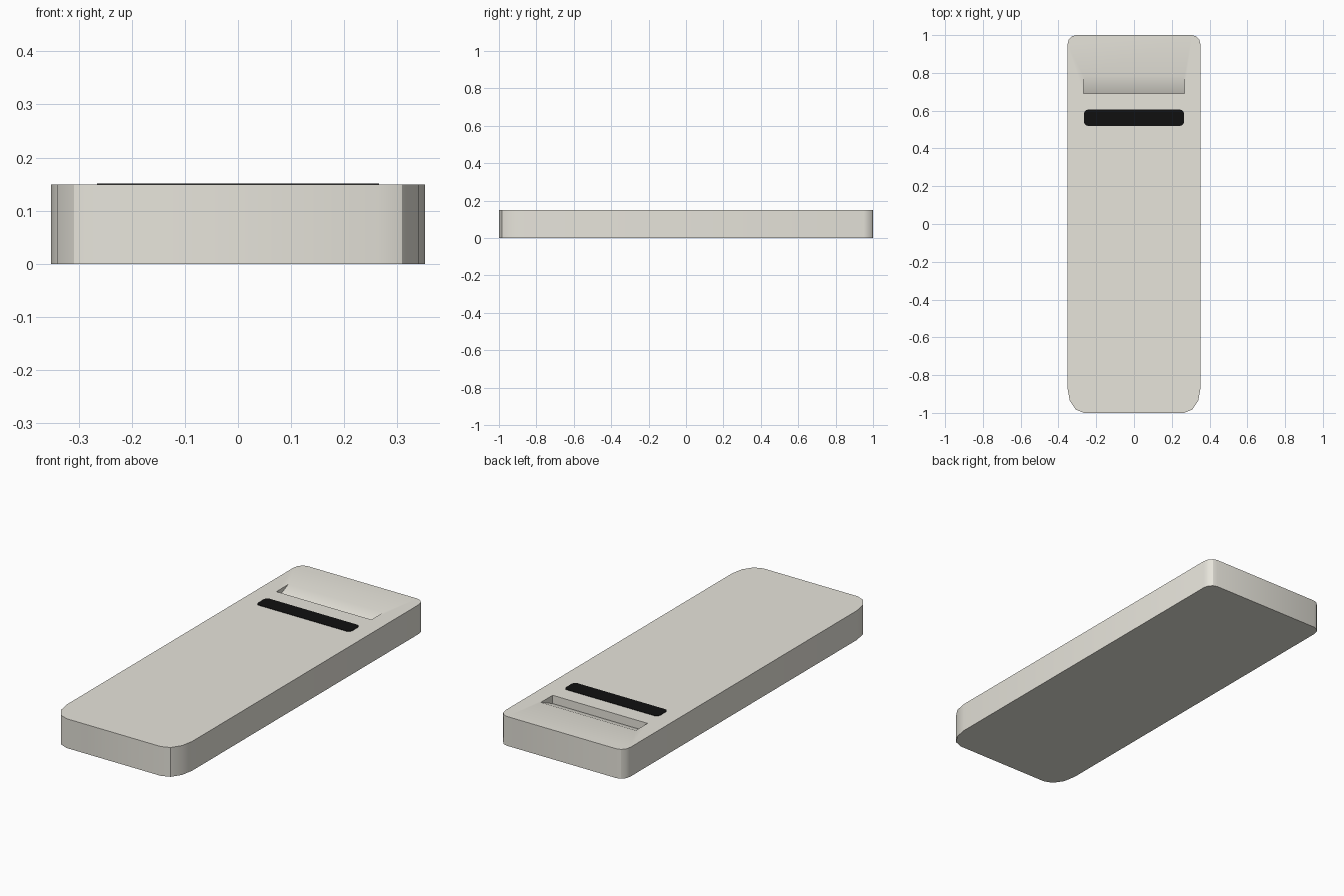
import bpy, bmesh
from math import sin, cos, pi, radians

if "Cube" in bpy.data.objects:
    bpy.data.objects.remove(bpy.data.objects["Cube"])


def material(name, rgb):
    m = bpy.data.materials.new(name)
    m.diffuse_color = (*rgb, 1)
    m.use_nodes = True
    m.node_tree.nodes["Principled BSDF"].inputs["Base Color"].default_value = m.diffuse_color
    return m


def corner(cx, cy, rx, ry, start, n=3):
    return [(cx + rx * cos(start + pi / 2 * i / n), cy + ry * sin(start + pi / 2 * i / n))
            for i in range(n + 1)]


def plate(x, y0, y1, front, back):
    """Rounded outline; front and back are corner radii (rx, ry)."""
    right = (corner(x - front[0], y0 + front[1], *front, -pi / 2)
             + corner(x - back[0], y1 - back[1], *back, 0))
    return right + [(-px, py) for px, py in reversed(right)]


def prism(name, points, offset, mat=None):
    """Extrude a closed loop of 3D points along an offset vector."""
    bm = bmesh.new()
    face = bm.faces.new([bm.verts.new(p) for p in points])
    new = bmesh.ops.extrude_face_region(bm, geom=[face])
    bmesh.ops.translate(bm, vec=offset,
                        verts=[v for v in new["geom"] if isinstance(v, bmesh.types.BMVert)])
    bmesh.ops.recalc_face_normals(bm, faces=bm.faces[:])
    mesh = bpy.data.meshes.new(name)
    bm.to_mesh(mesh)
    bm.free()
    obj = bpy.data.objects.new(name, mesh)
    bpy.context.collection.objects.link(obj)
    if mat:
        mesh.materials.append(mat)
    return obj


cream = material("cream_plastic", (0.80, 0.78, 0.71))
black = material("black_plastic", (0.005, 0.005, 0.005))

# Slab body: wide front corners, tight back corners
outline = plate(0.352, -1, 1, (0.087, 0.13), (0.045, 0.05))
body = prism("cover_body", [(x, y, 0) for x, y in outline], (0, 0, 0.149), cream)

# Thumb notch: steep front wall, ramp rising to the back
wedge = [(0.69, 0.107), (0.785, 0.149), (0.83, 0.169), (0.69, 0.169)]
cutter = prism("notch_cutter", [(-0.267, y, z) for y, z in wedge], (0.534, 0, 0), cream)
cutter.hide_render = True
cut = body.modifiers.new("notch", "BOOLEAN")
cut.operation = "DIFFERENCE"
cut.solver = "EXACT"
cut.object = cutter
bpy.context.view_layer.objects.active = body
body.select_set(True)
bpy.ops.object.modifier_apply(modifier=cut.name)
bpy.data.objects.remove(cutter)
bpy.ops.object.shade_smooth_by_angle(angle=radians(30))

# Thin black grip strip on the top
strip = plate(0.265, 0.52, 0.605, (0.02, 0.02), (0.02, 0.02))
prism("grip_strip", [(x, y, 0.146) for x, y in strip], (0, 0, 0.005), black)
